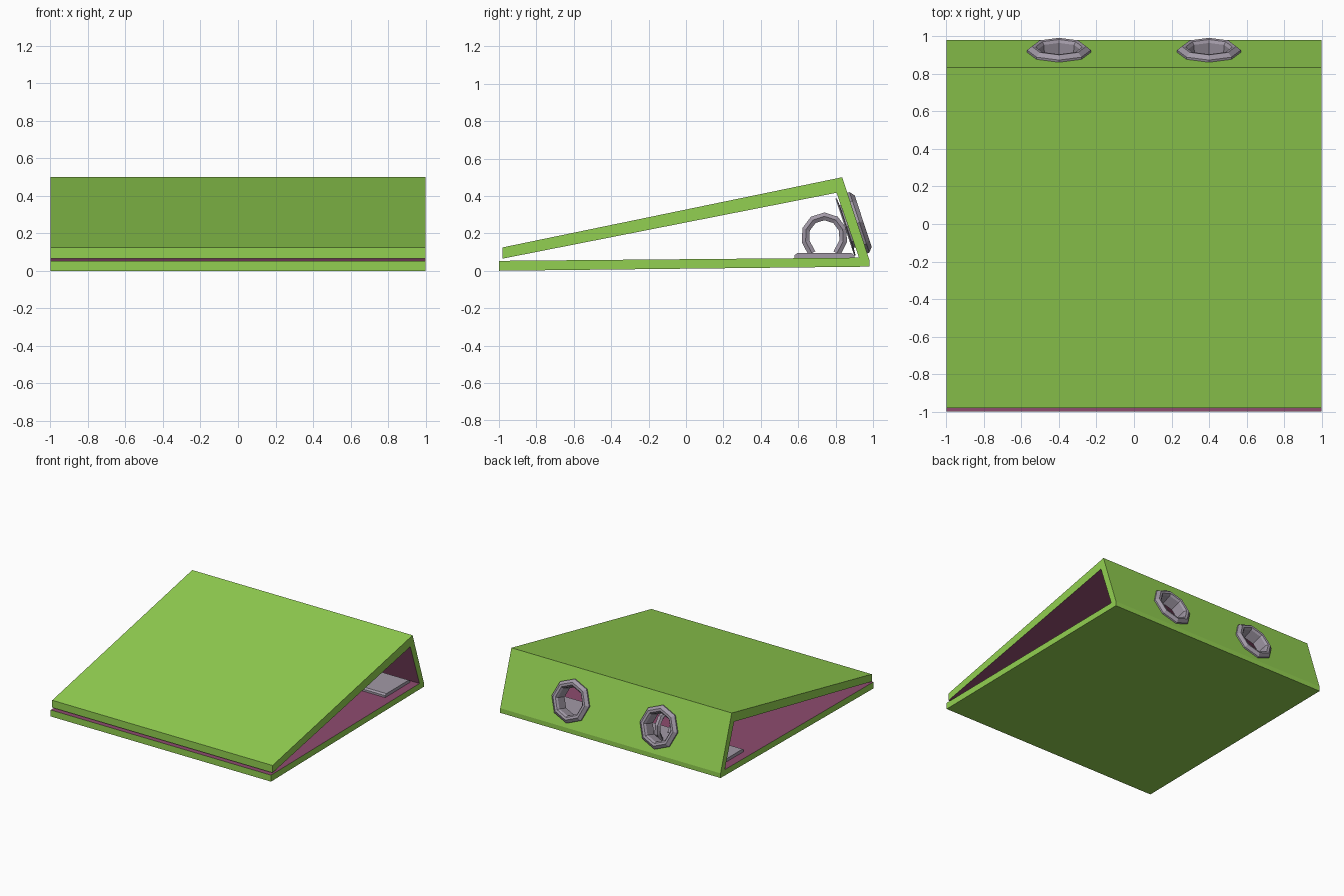
import bpy, bmesh, math
from mathutils import Vector, Matrix

if "Cube" in bpy.data.objects:
    bpy.data.objects.remove(bpy.data.objects["Cube"])


def material(name, col):
    m = bpy.data.materials.new(name)
    m.diffuse_color = (*col, 1)
    m.use_nodes = True
    m.node_tree.nodes["Principled BSDF"].inputs["Base Color"].default_value = m.diffuse_color
    return m


GREEN = material("green cover", (0.29, 0.63, 0.082))
PLUM = material("plum lining", (0.27, 0.072, 0.16))
METAL = material("grey metal", (0.36, 0.32, 0.385))


def make(name, bm, *mats):
    bmesh.ops.recalc_face_normals(bm, faces=bm.faces)
    me = bpy.data.meshes.new(name)
    bm.to_mesh(me)
    bm.free()
    for m in mats:
        me.materials.append(m)
    ob = bpy.data.objects.new(name, me)
    bpy.context.collection.objects.link(ob)
    return ob


def lathe(profile, sides, mat):
    """Closed (radius, height) loop spun round Z, then placed by matrix."""
    bm = bmesh.new()
    rings = []
    for i in range(sides):
        a = 2 * math.pi * i / sides
        rings.append([bm.verts.new(mat @ Vector((r * math.cos(a), r * math.sin(a), h)))
                      for r, h in profile])
    n = len(profile)
    for i in range(sides):
        p, q = rings[i], rings[(i + 1) % sides]
        for j in range(n):
            k = (j + 1) % n
            bm.faces.new((p[j], q[j], q[k], p[k]))
    return bm


# Cover: folded profile (y, z) extruded along x; lining on the inner edges
outer = [(-1, 0), (0.98, 0.022), (0.98, 0.06), (0.835, 0.5), (-0.98, 0.125)]
inner = [(-0.98, 0.065), (0.805, 0.417), (0.925, 0.07), (-1, 0.053)]
pts = outer + inner
bm = bmesh.new()
left, right = ([bm.verts.new((x, y, z)) for y, z in pts] for x in (-1, 1))
for i in range(len(pts)):
    j = (i + 1) % len(pts)
    f = bm.faces.new((left[i], left[j], right[j], right[i]))
    f.material_index = 1 if 5 <= i <= 7 else 0
# end caps, one quad per panel
bottom, spine, lid = (0, 1, 2, 7, 8), (2, 3, 6, 7), (3, 4, 5, 6)
for side in (left, right):
    for panel in (bottom, spine, lid):
        bm.faces.new([side[k] for k in panel])
cover = make("folder_cover", bm, GREEN, PLUM)

# Finger holes through the spine with eight-sided metal eyelets
tilt = Matrix.Rotation(-math.atan2(0.95, 0.313), 4, 'X')
eyelet = [(0.17, -0.004), (0.17, 0.012), (0.145, 0.033), (0.125, 0.03), (0.113, 0.015),
          (0.108, -0.07), (0.16, -0.07), (0.16, -0.063), (0.12, -0.06), (0.12, -0.004)]
for tag, x in (("left", -0.4), ("right", 0.4)):
    place = Matrix.Translation((x, 0.916, 0.255)) @ tilt
    cbm = bmesh.new()
    bmesh.ops.create_cone(cbm, cap_ends=True, segments=8, radius1=0.12, radius2=0.12,
                          depth=0.24, matrix=place @ Matrix.Rotation(0, 4, 'Z'))
    cutter = make("hole_cutter_" + tag, cbm, GREEN)
    cutter.hide_render = True
    mod = cover.modifiers.new("hole", 'BOOLEAN')
    mod.operation = 'DIFFERENCE'
    mod.solver = 'EXACT'
    mod.object = cutter
    bpy.context.view_layer.objects.active = cover
    bpy.ops.object.modifier_apply(modifier=mod.name)
    bpy.data.objects.remove(cutter)
    make("spine_eyelet_" + tag, lathe(eyelet, 8, place), METAL)

# Mechanism plate with slightly sloped edges
bm = bmesh.new()
plate = [(0.58, 0.066), (0.90, 0.066), (0.90, 0.083), (0.885, 0.094), (0.595, 0.094), (0.58, 0.083)]
face = bm.faces.new([bm.verts.new((-0.93, y, z)) for y, z in plate])
ext = bmesh.ops.extrude_face_region(bm, geom=[face])
bmesh.ops.translate(bm, vec=(1.86, 0, 0),
                    verts=[v for v in ext["geom"] if isinstance(v, bmesh.types.BMVert)])
make("ring_plate", bm, METAL)

# Two binder rings: open arches standing on the plate
for tag, x in (("left", -0.33), ("right", 0.33)):
    cu = bpy.data.curves.new("binder_ring_" + tag, 'CURVE')
    cu.dimensions = '3D'
    cu.bevel_depth = 0.024
    cu.bevel_resolution = 1
    cu.use_fill_caps = True
    sp = cu.splines.new('POLY')
    n = 9
    sp.points.add(n - 1)
    for i in range(n):
        a = math.radians(-50 + 280 * i / (n - 1))
        sp.points[i].co = (x, 0.74 + 0.104 * math.cos(a), 0.185 + 0.106 * math.sin(a) - (0.01 if i in (0, n - 1) else 0), 1)
    cu.materials.append(METAL)
    ob = bpy.data.objects.new("binder_ring_" + tag, cu)
    bpy.context.collection.objects.link(ob)
    bpy.ops.object.select_all(action='DESELECT')
    ob.select_set(True)
    bpy.context.view_layer.objects.active = ob
    bpy.ops.object.convert(target='MESH')
    for p in ob.data.polygons:
        p.use_smooth = False
